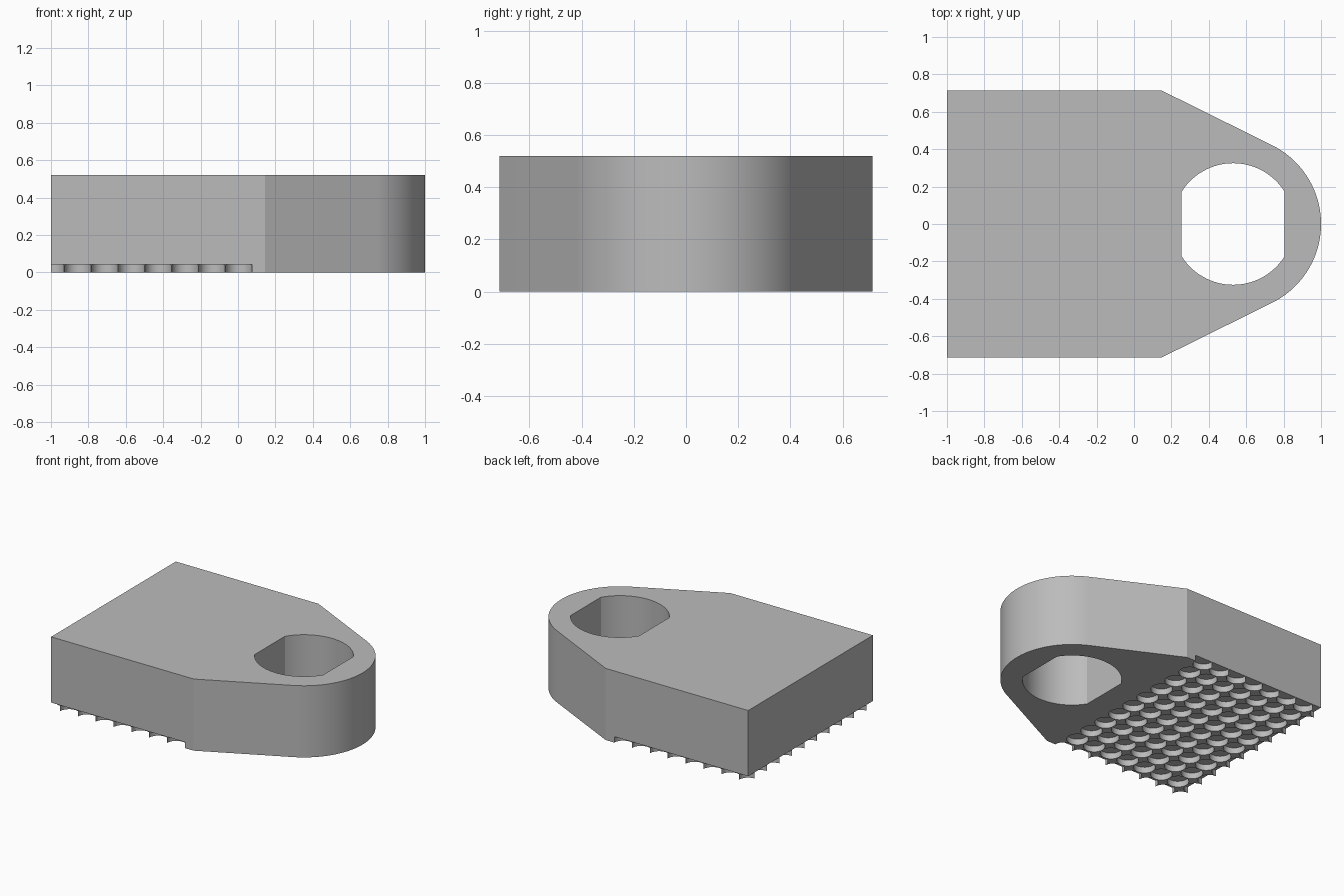
import bpy, bmesh, math

cube = bpy.data.objects.get("Cube")
if cube:
    bpy.data.objects.remove(cube, do_unlink=True)

HEIGHT, HALF_WIDTH = 0.52, 0.715
EYE_X, NOSE_R = 0.53, 0.47
PITCH, POCKET_DEPTH = 0.1434, 0.043

grey = bpy.data.materials.new("plain_grey")
grey.use_nodes = True
colour = (0.5, 0.5, 0.5, 1)
grey.diffuse_color = colour
grey.node_tree.nodes["Principled BSDF"].inputs["Base Color"].default_value = colour


def arc(cx, cy, r, start, end, steps):
    """Points along a circular arc, angles in radians."""
    angles = [start + (end - start) * i / steps for i in range(steps + 1)]
    return [(cx + r * math.cos(a), cy + r * math.sin(a)) for a in angles]


def prisms(name, outlines, z0, z1):
    """One object made of closed outlines extruded upwards."""
    bm = bmesh.new()
    for outline in outlines:
        face = bm.faces.new([bm.verts.new((x, y, z0)) for x, y in outline])
        top = bmesh.ops.extrude_face_region(bm, geom=[face])["geom"]
        bmesh.ops.translate(bm, vec=(0, 0, z1 - z0),
                            verts=[v for v in top if isinstance(v, bmesh.types.BMVert)])
    bmesh.ops.recalc_face_normals(bm, faces=bm.faces[:])
    mesh = bpy.data.meshes.new(name)
    bm.to_mesh(mesh)
    bm.free()
    mesh.materials.append(grey)
    obj = bpy.data.objects.new(name, mesh)
    bpy.context.collection.objects.link(obj)
    return obj


def cut(target, cutter):
    mod = target.modifiers.new(cutter.name, "BOOLEAN")
    mod.operation, mod.solver, mod.object = "DIFFERENCE", "EXACT", cutter
    bpy.context.view_layer.objects.active = target
    bpy.ops.object.modifier_apply(modifier=mod.name)
    bpy.data.objects.remove(cutter, do_unlink=True)


# Block with tapered shoulders running tangent into a round nose
shoulder = (0.145, HALF_WIDTH)
dx, dy = shoulder[0] - EYE_X, shoulder[1]
tangent = math.atan2(dy, dx) - math.acos(NOSE_R / math.hypot(dx, dy))
outline = [(-1, -HALF_WIDTH), (shoulder[0], -HALF_WIDTH)]
outline += arc(EYE_X, 0, NOSE_R, -tangent, tangent, 48)
outline += [shoulder, (-1, HALF_WIDTH)]
block = prisms("block", [outline], 0, HEIGHT)

# Round eye with two flat sides
eye_r, flat = 0.325, 0.275
half = math.acos(flat / eye_r)
eye = arc(EYE_X, 0, eye_r, half, math.pi - half, 32)
eye += arc(EYE_X, 0, eye_r, math.pi + half, 2 * math.pi - half, 32)
cut(block, prisms("eye_cutter", [eye], -0.1, HEIGHT + 0.1))

# Grid of shallow round pockets under the rear, leaving pointed grip teeth
pockets = [arc(-1 + i * PITCH, j * HALF_WIDTH / 5, PITCH / 2 - 0.0005,
               0.05, 0.05 + 2 * math.pi * 31 / 32, 31)
           for i in range(8) for j in range(-5, 6)]
cut(block, prisms("pocket_cutter", pockets, -0.1, POCKET_DEPTH))

# Smooth curved walls, sharp corners
bpy.ops.object.select_all(action="DESELECT")
block.select_set(True)
bpy.context.view_layer.objects.active = block
bpy.ops.object.shade_smooth_by_angle(angle=math.radians(20))
